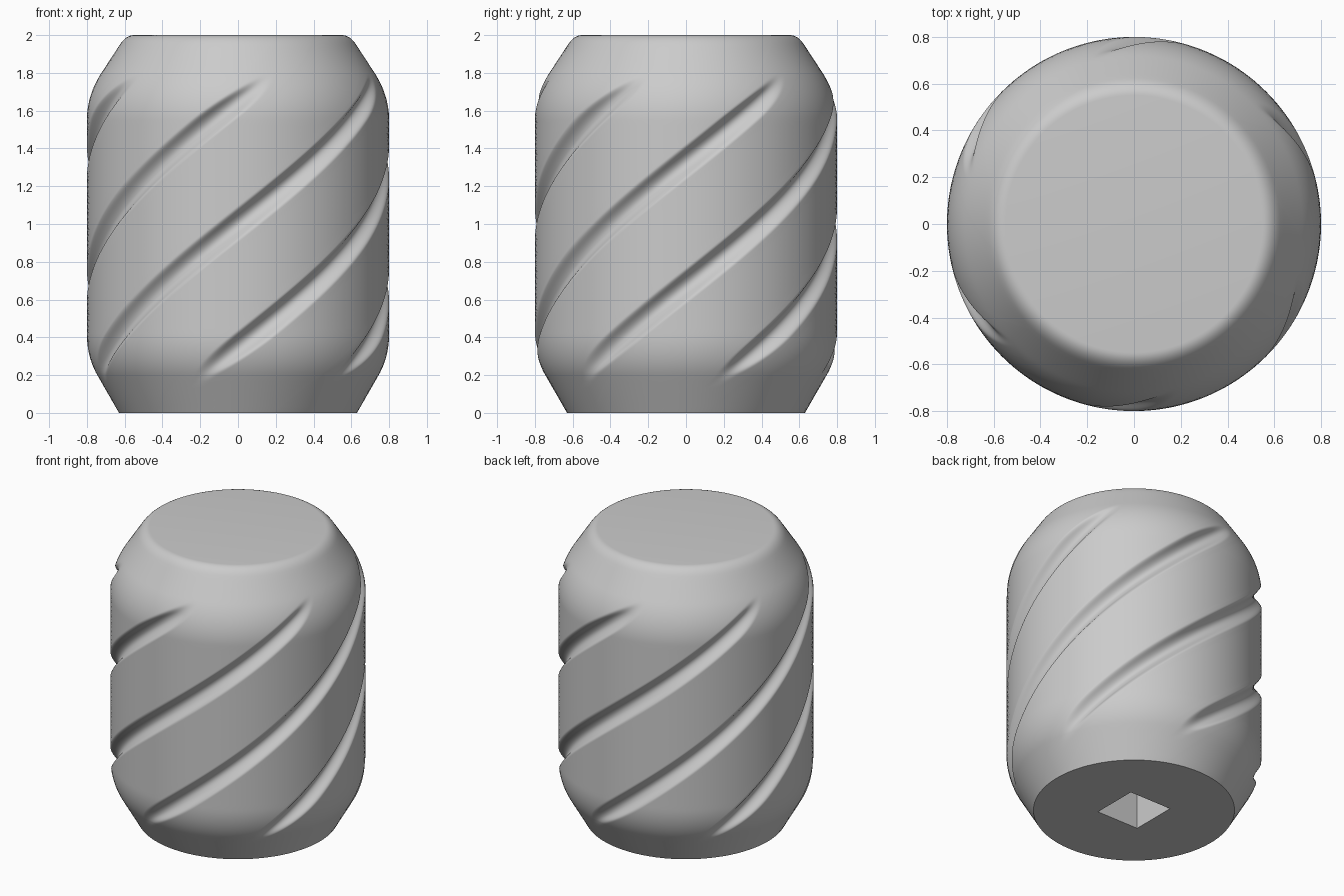
import bpy, bmesh, math

cube = bpy.data.objects.get("Cube")
if cube:
    bpy.data.objects.remove(cube, do_unlink=True)

GROOVES = 6
TWIST = math.radians(91.5)   # helix turn per unit of height
FLOOR = 0.75                 # radius at the groove bottom
BLEND = 0.02                 # softness of the groove lips


def curve(a, b, c, n):
    """Quadratic curve from a to c, steered by b."""
    pts = []
    for i in range(n + 1):
        t = i / n
        pts.append(tuple((1 - t) ** 2 * p + 2 * t * (1 - t) * q + t * t * s
                         for p, q, s in zip(a, b, c)))
    return pts


def line(a, b, n):
    """Inner points of a straight run."""
    return [tuple(p + (q - p) * i / n for p, q in zip(a, b)) for i in range(1, n)]


def soft_min(a, b):
    h = max(BLEND - abs(a - b), 0) / BLEND
    return min(a, b) - h * h * BLEND / 4


# Outer profile (radius, height): cone, lower round, wall, upper round, top edge
lower = curve((0.745, 0.2), (0.8, 0.296), (0.8, 0.42), 14)
upper = curve((0.8, 1.55), (0.8, 1.683), (0.72, 1.805), 16)
rim = curve((0.625, 1.95), (0.592, 2.0), (0.55, 2.0), 8)
base = (0.63, 0.0)
profile = ([base] + line(base, lower[0], 6) + lower
           + line(lower[-1], upper[0], 40) + upper
           + line(upper[-1], rim[0], 6) + rim)

# Column angles around one groove, dense across the groove
dense = [i * 0.75 for i in range(-15, 16)]
sparse = [11.25 + i * 37.5 / 12 for i in range(1, 12)]
columns = [math.radians(o + 360 / GROOVES * k)
           for k in range(GROOVES) for o in dense + sparse]
sector = math.tau / GROOVES


def groove_radius(angle):
    """Radius of the groove wall at an angle from its centre line."""
    off = (angle + sector / 2) % sector - sector / 2
    across = 0.5 * off       # distance square to the helix
    return FLOOR + 13 * across ** 2


# Body: columns follow the helix so that the grooves stay crisp
bm = bmesh.new()
rings = []
for radius, z in profile:
    ring = []
    for col in columns:
        r = soft_min(radius, groove_radius(col))
        a = col + TWIST * (z - 1)
        ring.append(bm.verts.new((r * math.sin(a), -r * math.cos(a), z)))
    rings.append(ring)
n = len(columns)
for low, high in zip(rings, rings[1:]):
    for i in range(n):
        j = (i + 1) % n
        bm.faces.new((low[i], low[j], high[j], high[i]))
bm.faces.new(rings[-1])

# Square socket in the underside
HALF, DEPTH = 0.16, 0.8
corners = [(-HALF, -HALF), (HALF, -HALF), (HALF, HALF), (-HALF, HALF)]
mouth = [bm.verts.new((x, y, 0)) for x, y in corners]
roof = [bm.verts.new((x, y, DEPTH)) for x, y in corners]
for i in range(4):
    j = (i + 1) % 4
    bm.faces.new((mouth[j], mouth[i], roof[i], roof[j]))
bm.faces.new(roof[::-1])

# Underside between the outer edge and the socket
edges = [e for e in bm.edges if e.is_boundary]
bmesh.ops.triangle_fill(bm, edges=edges, use_beauty=True, use_dissolve=False)
bmesh.ops.recalc_face_normals(bm, faces=bm.faces)

mesh = bpy.data.meshes.new("grooved_knob")
bm.to_mesh(mesh)
bm.free()
knob = bpy.data.objects.new("grooved_knob", mesh)
bpy.context.collection.objects.link(knob)

# Plain grey
mat = bpy.data.materials.new("plain_grey")
mat.use_nodes = True
grey = (0.6, 0.6, 0.6, 1)
mat.diffuse_color = grey
mat.node_tree.nodes["Principled BSDF"].inputs["Base Color"].default_value = grey
mesh.materials.append(mat)

bpy.ops.object.select_all(action="DESELECT")
knob.select_set(True)
bpy.context.view_layer.objects.active = knob
bpy.ops.object.shade_smooth_by_angle(angle=math.radians(40))
